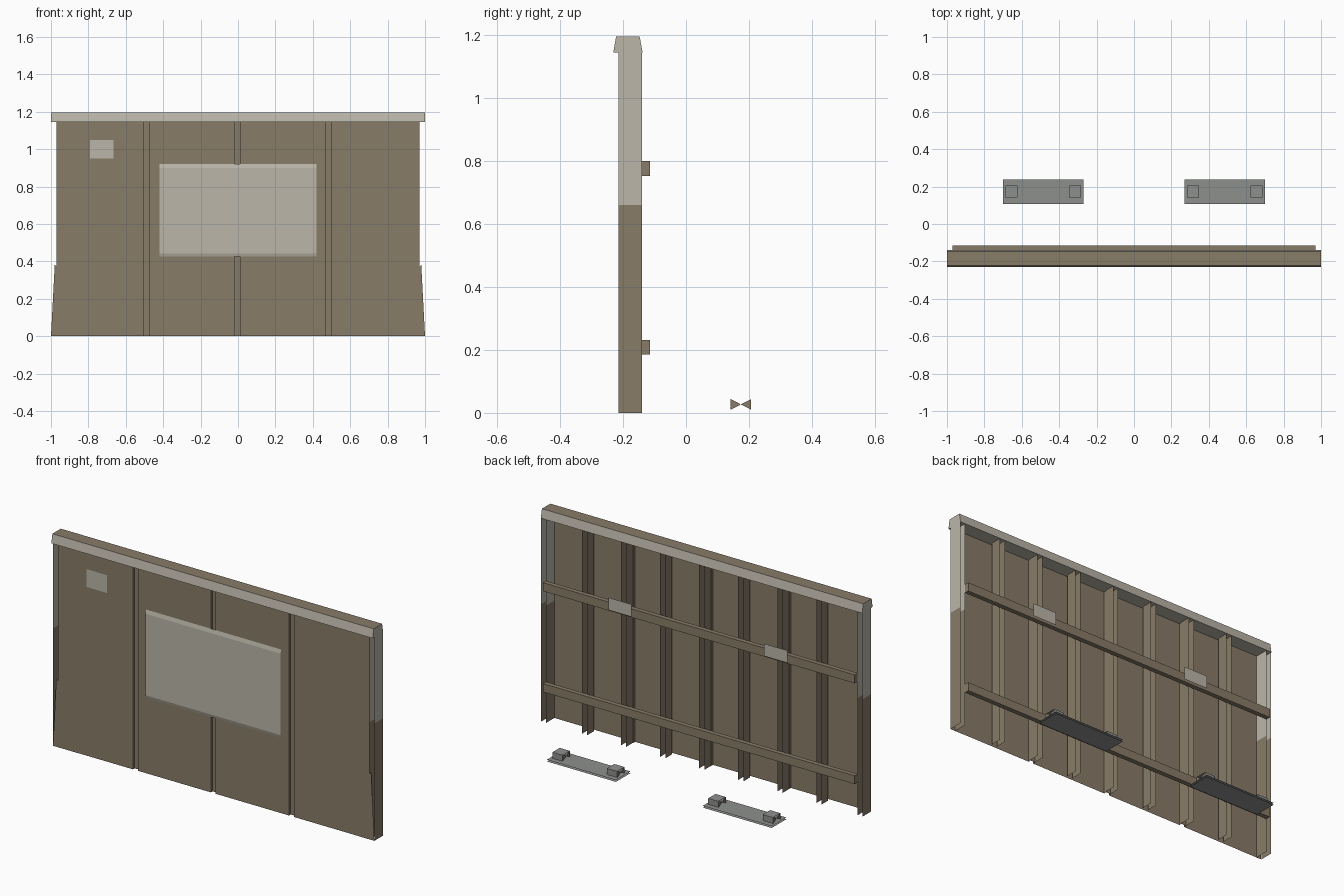
import bpy, bmesh

if "Cube" in bpy.data.objects:
    bpy.data.objects.remove(bpy.data.objects["Cube"], do_unlink=True)


def material(name, color):
    m = bpy.data.materials.new(name)
    m.use_nodes = True
    m.diffuse_color = (*color, 1)
    m.node_tree.nodes["Principled BSDF"].inputs["Base Color"].default_value = (*color, 1)
    return m


BROWN = material("weathered brown", (0.25, 0.2, 0.14))
IVORY = material("faded ivory", (0.5, 0.47, 0.4))
GREY = material("steel grey", (0.27, 0.28, 0.27))

FRONT, BACK, TOP, END, SHEET, SPLIT = -0.215, -0.14, 1.145, 1.0, 0.97, 0.66


def build(name, faces, *mats):
    """Each face is a list of points, optionally paired with a material slot."""
    bm = bmesh.new()
    for points, slot in faces:
        f = bm.faces.new([bm.verts.new(p) for p in points])
        f.material_index = slot
    bmesh.ops.remove_doubles(bm, verts=bm.verts, dist=0.0001)
    mesh = bpy.data.meshes.new(name)
    bm.to_mesh(mesh)
    bm.free()
    for m in mats:
        mesh.materials.append(m)
    ob = bpy.data.objects.new(name, mesh)
    bpy.context.collection.objects.link(ob)
    return ob


def strip(path, z0, z1, slot=0):
    """Vertical sheet following a path in plan."""
    return [([(*a, z0), (*b, z0), (*b, z1), (*a, z1)], slot)
            for a, b in zip(path, path[1:])]


def upright(x0, x1, z0, z1, y):
    return strip([(x0, y), (x1, y)], z0, z1)


def prism(profile, x0, x1):
    """Extrude a (y, z) profile along x."""
    faces = [([(x, y, z) for y, z in profile][::d], 0) for x, d in ((x0, -1), (x1, 1))]
    for a, b in zip(profile, profile[1:] + profile[:1]):
        faces.append(([(x0, *a), (x1, *a), (x1, *b), (x0, *b)], 0))
    return faces


def recolor(ob, rule):
    for f in ob.data.polygons:
        f.material_index = int(rule(f))


# Front sheet with three recessed grooves
path = [(-SHEET, FRONT)]
for c in (-0.488, -0.003, 0.483):
    path += [(c - 0.015, FRONT), (c - 0.015, FRONT + 0.015),
             (c + 0.015, FRONT + 0.015), (c + 0.015, FRONT)]
path.append((SHEET, FRONT))
build("front_sheet", strip(path, 0, TOP), BROWN)

# Paired ribs behind the sheet
ribs = []
for k in range(-3, 4):
    for off in (-0.016, 0.016):
        x = k * 0.243 + off
        ribs += strip([(x, FRONT + 0.015), (x, BACK)], 0, TOP)
build("back_ribs", ribs, BROWN)

# End posts, ivory in the upper part
ends = []
for s in (-1, 1):
    for x in (s * SHEET, s * END):
        run = [(x, FRONT), (x, BACK)][::s]
        ends += strip(run, 0, SPLIT) + strip(run, SPLIT, TOP, 1)
build("end_posts", ends, BROWN, IVORY)

# Bent lower corners that reach out to the posts
y = FRONT - 0.001
for name, s, inner, low in (("right_corner_flap", -1, 0.85, 0.32), ("left_corner_flap", 1, 0.915, 0.31)):
    pts = [(s * inner, y, 0), (s * END, y, 0), (s * 0.98, y, 0.38), (s * inner, y, low)]
    build(name, [(pts[::s], 0)], BROWN)

# Top cap with sloping sides
cap = build("top_cap", prism([(-0.231, TOP), (-0.138, TOP), (-0.147, 1.195), (-0.222, 1.195)],
                             -END, END), IVORY, BROWN)
recolor(cap, lambda f: f.normal.z < -0.5)

# Large pale panel with narrow folded lips
lips = [(-0.217, 0.425), (-0.222, 0.442), (-0.222, 0.9), (-0.217, 0.922)]
build("display_panel", [([(-0.42, *a), (0.42, *a), (0.42, *b), (-0.42, *b)], 0)
                        for a, b in zip(lips, lips[1:])], IVORY)

# Small plates on the front
build("pale_plate", upright(-0.79, -0.665, 0.95, 1.05, y - 0.001), IVORY)
for name, x0, x1, z0, z1 in (("lower_right_patch", -0.85, -0.6, 0.095, 0.35),
                             ("lower_left_patch", 0.15, 0.36, 0.08, 0.28),
                             ("upper_left_patch", 0.59, 0.85, 0.95, 1.125)):
    build(name, upright(x0, x1, z0, z1, y - 0.002), BROWN)

# Horizontal rails on the back, the upper one pale on its outer face
for name, z0, z1 in (("lower_rail", 0.185, 0.232), ("upper_rail", 0.752, 0.8)):
    rail = build(name, prism([(BACK, z0), (-0.114, z0), (-0.114, z1), (BACK, z1)],
                             -SHEET, SHEET), BROWN, IVORY)
    if z0 > SPLIT:
        recolor(rail, lambda f: f.normal.y > 0.5)

# Tabs on the upper rail and foot plates with brackets
for side, s in (("right", -1), ("left", 1)):
    c = s * 0.485
    build(side + "_rail_tab", upright(c + 0.072, c - 0.072, 0.76, 0.83, -0.105), IVORY)
    plate = []
    for z in (0, 0.01):
        plate.append(([(c - 0.215, 0.108, z), (c + 0.215, 0.108, z),
                       (c + 0.215, 0.237, z), (c - 0.215, 0.237, z)][::1 if z else -1], 0))
    build(side + "_foot_plate", plate, GREY)
    for part, dx in (("outer", s * 0.17), ("inner", s * -0.17)):
        x0, x1, y0, y1, z0, z1 = c + dx - 0.032, c + dx + 0.032, 0.142, 0.207, 0.01, 0.044
        ym, zm = (y0 + y1) / 2, (z0 + z1) / 2
        faces = [([(x0, y0, z1), (x1, y0, z1), (x1, y1, z1), (x0, y1, z1)], 0)]
        faces += upright(x0, x1, z0, z1, y0) + upright(x1, x0, z0, z1, y1)
        for x in (x0, x1):
            for ye in (y0, y1):
                faces.append(([(x, ye, z0), (x, ym, zm), (x, ye, z1)], 1))
        build(f"{side}_{part}_bracket", faces, GREY, BROWN)
